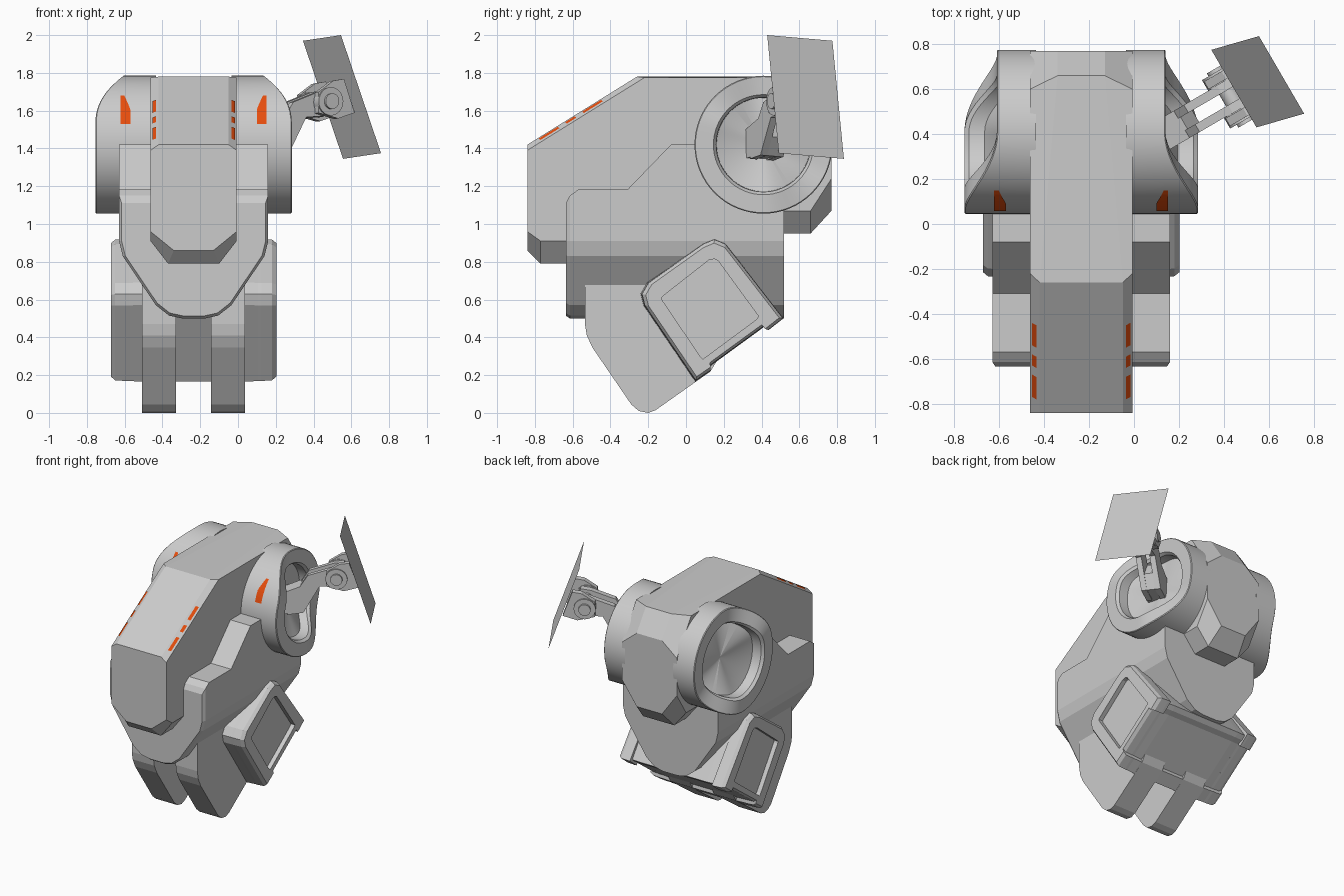
import bpy, bmesh, math
from mathutils import Vector

if "Cube" in bpy.data.objects:
    bpy.data.objects.remove(bpy.data.objects["Cube"])

CX = -0.235  # mirror plane of the body


def material(name, col):
    m = bpy.data.materials.new(name)
    m.diffuse_color = (*col, 1)
    m.use_nodes = True
    m.node_tree.nodes["Principled BSDF"].inputs["Base Color"].default_value = m.diffuse_color
    return m


GREY = material("plain grey", (0.6, 0.6, 0.6))
ORANGE = material("signal orange", (0.8, 0.075, 0.004))


def make(name, bm, mat=GREY, smooth=0):
    bmesh.ops.remove_doubles(bm, verts=bm.verts, dist=1e-5)
    bmesh.ops.recalc_face_normals(bm, faces=bm.faces)
    me = bpy.data.meshes.new(name)
    bm.to_mesh(me)
    bm.free()
    me.materials.append(mat)
    if smooth:
        me.shade_smooth()
        me.set_sharp_from_angle(angle=math.radians(smooth))
    ob = bpy.data.objects.new(name, me)
    bpy.context.collection.objects.link(ob)
    return ob


def loft(name, sections, mat=GREY, smooth=0, caps=True):
    """Skin closed sections that all have the same number of points."""
    bm = bmesh.new()
    rows = [[bm.verts.new(p) for p in s] for s in sections]
    n = len(rows[0])
    for a, b in zip(rows, rows[1:]):
        for i in range(n):
            j = (i + 1) % n
            bm.faces.new((a[i], a[j], b[j], b[i]))
    if caps:
        bm.faces.new(rows[0])
        bm.faces.new(rows[-1])
    return make(name, bm, mat, smooth)


def strip(name, left, right, mat):
    """Thin sheet between two lines of points."""
    bm = bmesh.new()
    a = [bm.verts.new(p) for p in left]
    b = [bm.verts.new(p) for p in right]
    for i in range(len(a) - 1):
        bm.faces.new((a[i], a[i + 1], b[i + 1], b[i]))
    return make(name, bm, mat)


# Central shell: chamfered outer profile and narrower inner profile (y, z, half width)
inner = [(-.84, 1.42, .185), (-.26, 1.78, .185), (.66, 1.78, .105), (.77, 1.62, .105),
         (.77, 1.07, .105), (.66, .95, .13), (-.77, .79, .135), (-.84, .86, .105)]
outer = [(-.84, 1.39), (-.22, 1.775), (.60, 1.775), (.77, 1.52),
         (.77, 1.24), (.66, 1.07), (-.77, .91), (-.84, .96)]
# flat run of the underside between the front chin and the back block
inner[6:6] = [(.52, .95, .13), (-.63, .79, .135)]
outer[6:6] = [(.52, 1.07), (-.63, .91)]
W = .228
loft("central_shell", [
    [(CX - W, y, z) for y, z in outer], [(CX - w, y, z) for y, z, w in inner],
    [(CX + w, y, z) for y, z, w in inner], [(CX + W, y, z) for y, z in outer]])

# Body hull: stations along y with their top height, keel shaped below
half = [(.395, .91), (.375, .83), (.2, .57), (.13, .515), (.06, .5)]


def hull(y, top, s=1.0):
    right = [(.395, top)] + half
    pts = right + [(-x, z) for x, z in reversed(right)]
    return [(CX + x * s, y, .9 + (z - .9) * s) for x, z in pts]


loft("body_hull", [hull(-.635, 1.12, .965), hull(-.615, 1.15), hull(-.57, 1.182),
                   hull(-.31, 1.182), hull(-.08, 1.42), hull(.05, 1.42), hull(.1, 1.27),
                   hull(.16, 1.2), hull(.25, 1.14), hull(.41, 1.1), hull(.52, 1.1)])

# Shoulder rings: slanted outer rim with a recessed hub
RC, N = (.41, 1.42), 64


def rim(t):
    k = max(-1, min(1, 1.7 * math.cos(t - math.radians(35))))
    k = 1.5 * k - .5 * k ** 3
    return .4475 - .0725 * k


def circle(r, xf, s):
    return [(CX + s * xf(t), RC[0] + r * math.cos(t), RC[1] + r * math.sin(t))
            for t in (2 * math.pi * i / N for i in range(N))]


for s, side in ((1, "right"), (-1, "left")):
    loft("shoulder_ring_" + side, [
        circle(.365, lambda t: .2, s), circle(.365, lambda t: rim(t) - .005, s),
        circle(.36, rim, s), circle(.265, rim, s),
        circle(.25, lambda t: rim(t) - .02, s), circle(.248, lambda t: rim(t) - .09, s),
        circle(.01, lambda t: .335, s)], smooth=35)

    # Orange mark on the ring front
    zs = [1.53 + .15 * i / 8 for i in range(9)]

    def mark(x, z):
        return (CX + s * x, RC[0] - math.sqrt(.369 ** 2 - (z - RC[1]) ** 2), z)

    strip("ring_mark_" + side,
          [mark(.335 + max(0, z - 1.61) * .45, z) for z in zs],
          [mark(.387, z) for z in zs], ORANGE)

    # Orange dashes on the sloped shell edge
    for i, (y0, y1) in enumerate(((-.78, -.68), (-.64, -.59), (-.55, -.45))):
        def edge(y, t):
            z = 1.42 - .03 * t + (y + .84) * .6207
            return (CX + s * (.185 + .043 * t + .002), y, z + .004)
        strip("edge_dash_%s_%d" % (side, i), [edge(y0, .3), edge(y1, .3)],
              [edge(y0 + .01, .74), edge(y1 + .01, .74)], ORANGE)

# Lower pod: wide tilted box with a rim and a sunken panel at both ends
pod = [(.05, .165), (-.225, .57), (-.24, .63), (-.205, .69), (.09, .9), (.15, .925),
       (.21, .9), (.52, .5), (.44, .437), (.42, .46), (.125, .245), (.13, .22)]
core = pod[:7] + [(.49, .5), (.46, .475), (.42, .46), (.125, .245), (.13, .22)]
panel = [(.075, .3), (-.125, .595), (-.13, .61), (-.12, .62), (.12, .808), (.15, .815),
         (.17, .805), (.385, .51), (.375, .498), (.36, .485), (.11, .3), (.09, .285)]


def across(pts, x, k=1.0):
    return [(CX + x, .14 + (y - .14) * k, .55 + (z - .55) * k) for y, z in pts]


loft("lower_pod_core", [across(core, -.365, .985), across(core, -.28),
                        across(core, .28), across(core, .365, .985)])
for s, side in ((1, "right"), (-1, "left")):
    loft("pod_rim_" + side, [across(pod, s * .34, .99), across(pod, s * .36, .99),
                             across(pod, s * .415, .98), across(pod, s * .438, .93),
                             across(panel, s * .438), across(panel, s * .405)])

# Legs: two flat fins
leg = [(-.535, .68), (-.535, .47), (-.525, .41), (-.495, .345), (-.29, .045), (-.25, .01),
       (-.2, 0), (-.16, .015), (.13, .22), (.3, .5), (.2, .68)]
for s, side in ((1, "right"), (-1, "left")):
    loft("leg_" + side, [across(leg, s * .092), across(leg, s * .272)])

# Side screen: single tilted sheet
A, B, C = Vector((.344, .775, 1.97)), Vector((.545, .43, 2.0)), Vector((.556, .836, 1.345))
strip("side_screen", [A, B], [C, B + C - A], GREY)

# Screen arm, built in a frame turned with the screen
U = (B - A).normalized()
H = Vector((.86, .5, 0)).normalized()
Z = Vector((0, 0, 1))
J = Vector((.43, .57, 1.64))


def arm_part(name, pts, u0, u1, smooth=0):
    loft(name, [[J + U * u + H * h + Z * z for h, z in pts] for u in (u0, u1)], smooth=smooth)


bar = [(-.34, -.3), (-.23, -.28), (-.12, -.08), (.04, -.07), (.07, 0), (.04, .07),
       (-.03, .06), (-.2, .0), (-.25, -.08)]
foot = [(-.42, -.3), (-.23, -.28), (-.18, -.18), (-.24, -.08), (-.42, -.16)]
bracket = [(-.07, -.06), (.05, -.09), (.15, -.06), (.085, .12), (.02, .11), (-.07, .05)]
disc = [(.075 * math.cos(i * math.pi / 12), .075 * math.sin(i * math.pi / 12)) for i in range(24)]
bolt = [(h * .55, z * .55) for h, z in disc]
arm_part("arm_foot", foot, -.07, .07)
for s, side in ((1, "front"), (-1, "back")):
    arm_part("arm_bar_" + side, bar, s * .03, s * .07)
    arm_part("screen_bracket_" + side, bracket, s * .075, s * .115)
    arm_part("joint_disc_" + side, disc, s * .07, s * .125, 40)
    arm_part("joint_bolt_" + side, bolt, s * .12, s * .14, 40)
arm_part("joint_pin", bolt, -.1, .1, 40)
